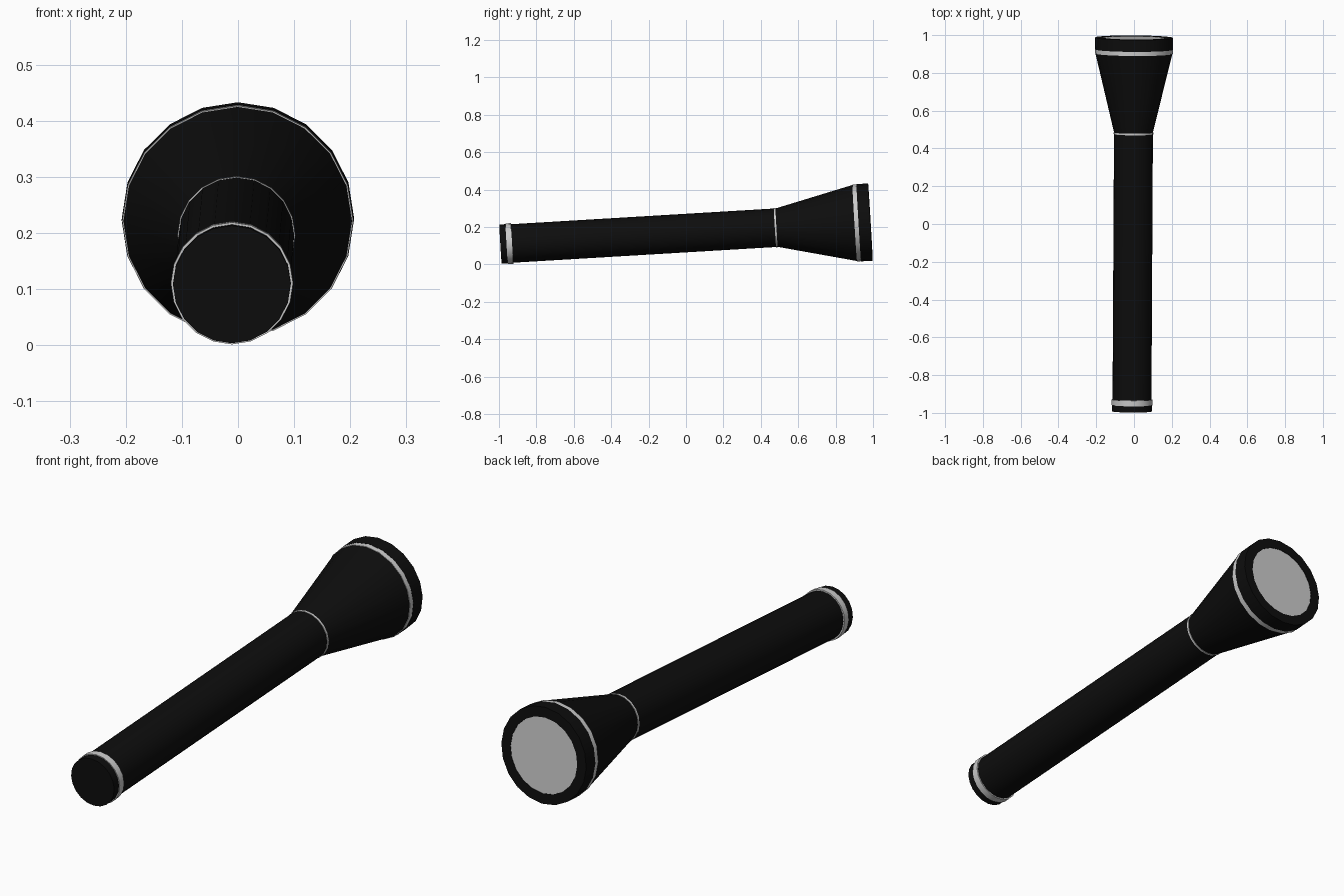
import bpy, bmesh, math
from mathutils import Matrix, Vector

if "Cube" in bpy.data.objects:
    bpy.data.objects.remove(bpy.data.objects["Cube"])

SIDES = 20

black = bpy.data.materials.new("black_metal")
black.diffuse_color = (0.004, 0.004, 0.004, 1)
black.use_nodes = True
black.node_tree.nodes["Principled BSDF"].inputs["Base Color"].default_value = black.diffuse_color

# Tilted axis of the torch: tail rests low, wide head lifts the front
axis = Vector((0.0055, 1.0, 0.0597)).normalized()
side = axis.cross(Vector((0, 0, 1))).normalized()
up = side.cross(axis)
placement = Matrix((side, axis, up)).transposed().to_4x4()
placement.translation = (-0.0055, 0, 0.1675)


def lathe(name, profile, mat=None):
    """Revolve (radius, distance along axis) points; radius 0 is a pole."""
    bm = bmesh.new()
    rings = []
    for r, s in profile:
        if r == 0:
            rings.append([bm.verts.new((0, s, 0))] * SIDES)
        else:
            rings.append([bm.verts.new((r * math.sin(a), s, r * math.cos(a)))
                          for a in (2 * math.pi * i / SIDES for i in range(SIDES))])
    for lo, hi in zip(rings, rings[1:]):
        for i in range(SIDES):
            j = (i + 1) % SIDES
            bm.faces.new(dict.fromkeys((lo[i], lo[j], hi[j], hi[i])))
    bmesh.ops.recalc_face_normals(bm, faces=bm.faces)
    mesh = bpy.data.meshes.new(name)
    bm.to_mesh(mesh)
    bm.free()
    ob = bpy.data.objects.new(name, mesh)
    bpy.context.collection.objects.link(ob)
    ob.matrix_world = placement
    if mat:
        mesh.materials.append(mat)
    bpy.ops.object.select_all(action='DESELECT')
    ob.select_set(True)
    bpy.context.view_layer.objects.active = ob
    bpy.ops.object.shade_smooth_by_angle(angle=math.radians(30))
    return ob


def band(name, s0, s1, r0, r1):
    """Thin grey trim ring."""
    inner = min(r0, r1) - 0.01
    lathe(name, [(inner, s0), (r0, s0), (r1, s1), (inner, s1), (inner, s0)])


# Handle tube, tail cap and flared head
lathe("handle", [(0, -0.96), (0.103, -0.96), (0.103, 0.478), (0, 0.478)], black)
lathe("tail_cap", [(0, -0.994), (0.105, -0.994), (0.105, -0.955), (0, -0.955)], black)
lathe("head_cone", [(0, 0.482), (0.102, 0.482), (0.204, 0.905), (0, 0.905)], black)

# Bezel around the lens
lathe("bezel", [(0.163, 0.988), (0.207, 0.988), (0.207, 0.925),
                (0.163, 0.925), (0.163, 0.988)], black)
lathe("lens", [(0, 0.986), (0.163, 0.986), (0.163, 0.93), (0, 0.93)])

# Grey trim rings
band("tail_ring", -0.961, -0.931, 0.109, 0.109)
band("neck_ring", 0.476, 0.485, 0.105, 0.105)
band("head_ring", 0.903, 0.927, 0.206, 0.206)
